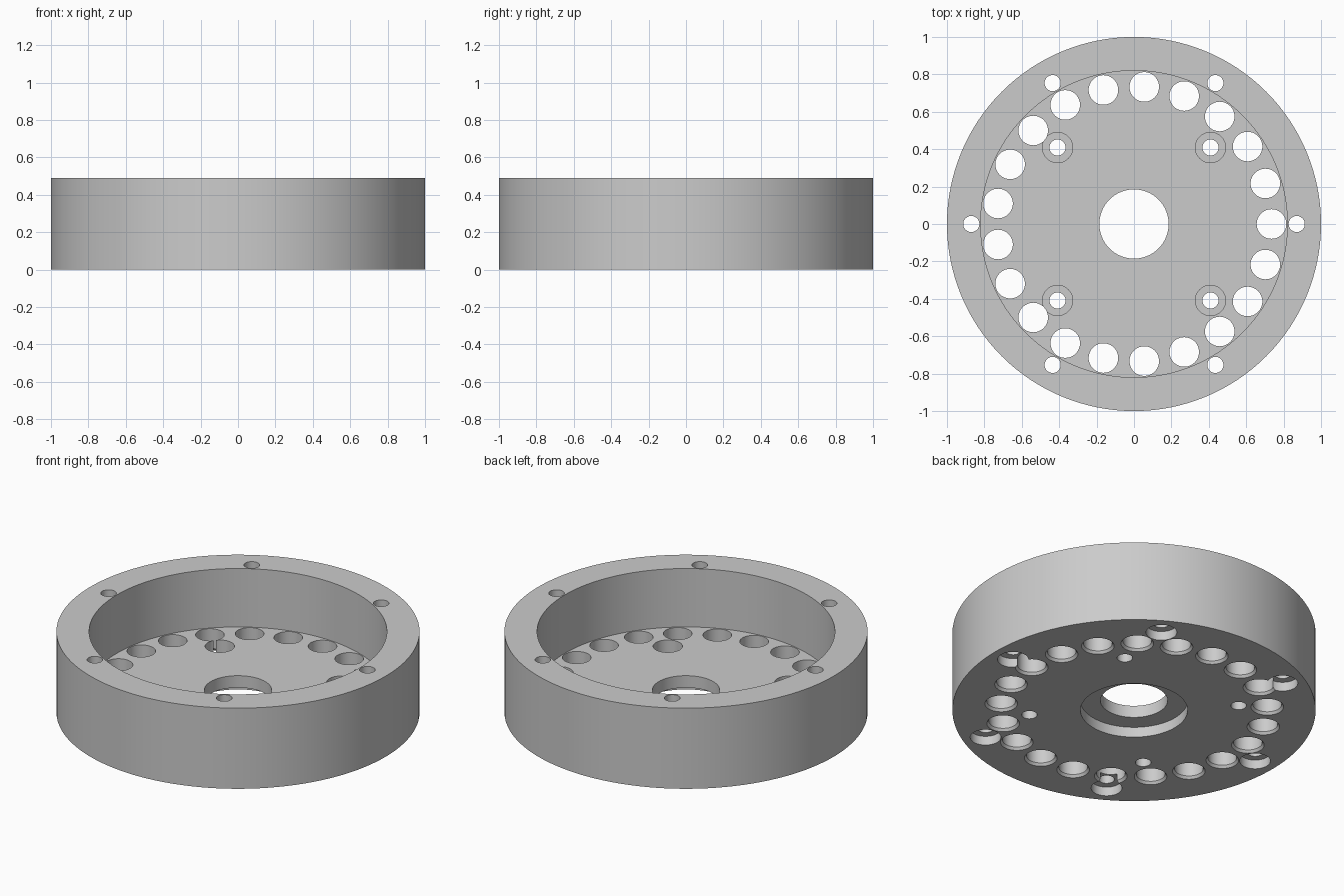
import bpy
import bmesh
from math import cos, sin, tau, pi

cube = bpy.data.objects.get("Cube")
if cube:
    bpy.data.objects.remove(cube, do_unlink=True)

HEIGHT = 0.49
FLOOR = 0.135
BELOW, ABOVE = -0.1, HEIGHT + 0.1

grey = bpy.data.materials.new("plain grey")
grey.use_nodes = True
colour = (0.6, 0.6, 0.6, 1)
grey.diffuse_color = colour
grey.node_tree.nodes["Principled BSDF"].inputs["Base Color"].default_value = colour


def turned_solids(name, profile, centres, segments):
    """Closed solids turned from a (radius, z) profile, one at each centre."""
    bm = bmesh.new()
    for cx, cy in centres:
        rings = []
        for r, z in profile:
            rings.append([bm.verts.new((cx + r * cos(tau * i / segments),
                                        cy + r * sin(tau * i / segments), z))
                          for i in range(segments)])
        for low, high in zip(rings, rings[1:]):
            for i in range(segments):
                j = (i + 1) % segments
                bm.faces.new((low[i], low[j], high[j], high[i]))
        bm.faces.new(rings[0][::-1])
        bm.faces.new(rings[-1])
    bmesh.ops.recalc_face_normals(bm, faces=bm.faces[:])
    mesh = bpy.data.meshes.new(name)
    bm.to_mesh(mesh)
    bm.free()
    mesh.materials.append(grey)
    obj = bpy.data.objects.new(name, mesh)
    bpy.context.collection.objects.link(obj)
    return obj


def circle(count, radius, start=0.0):
    return [(radius * cos(start + tau * i / count),
             radius * sin(start + tau * i / count)) for i in range(count)]


def stepped(lower, upper, step):
    """Profile of a hole that changes radius at one height."""
    return [(lower, BELOW), (lower, step), (upper, step), (upper, ABOVE)]


housing = turned_solids("round_housing", [(1, 0), (1, HEIGHT)], [(0, 0)], 128)

middle = [(0, 0)]
cutters = [
    # Open cup inside the rim
    turned_solids("cup_cutter", [(0.82, FLOOR), (0.82, ABOVE)], middle, 128),
    # Central bore with a recess underneath
    turned_solids("bore_cutter", stepped(0.295, 0.185, 0.062), middle, 96),
    # Ring of large holes, chamfered underneath
    turned_solids("ring_hole_cutter",
                  [(0.09, BELOW), (0.09, 0), (0.079, 0.015), (0.079, ABOVE)],
                  circle(21, 0.735), 48),
    # Rim bolt holes with head recesses underneath
    turned_solids("rim_bolt_cutter", stepped(0.085, 0.043, 0.055),
                  circle(6, 0.87), 40),
    # Floor screw holes with head recesses on top
    turned_solids("floor_screw_cutter", stepped(0.043, 0.081, 0.055),
                  circle(4, 0.578, pi / 4), 40),
]

bpy.ops.object.select_all(action="DESELECT")
housing.select_set(True)
bpy.context.view_layer.objects.active = housing
for cutter in cutters:
    cutter.hide_render = True
    cut = housing.modifiers.new(cutter.name, "BOOLEAN")
    cut.operation = "DIFFERENCE"
    cut.solver = "EXACT"
    cut.object = cutter
    bpy.ops.object.modifier_apply(modifier=cut.name)
    bpy.data.objects.remove(cutter, do_unlink=True)

bpy.ops.object.shade_smooth_by_angle(angle=pi / 6)
